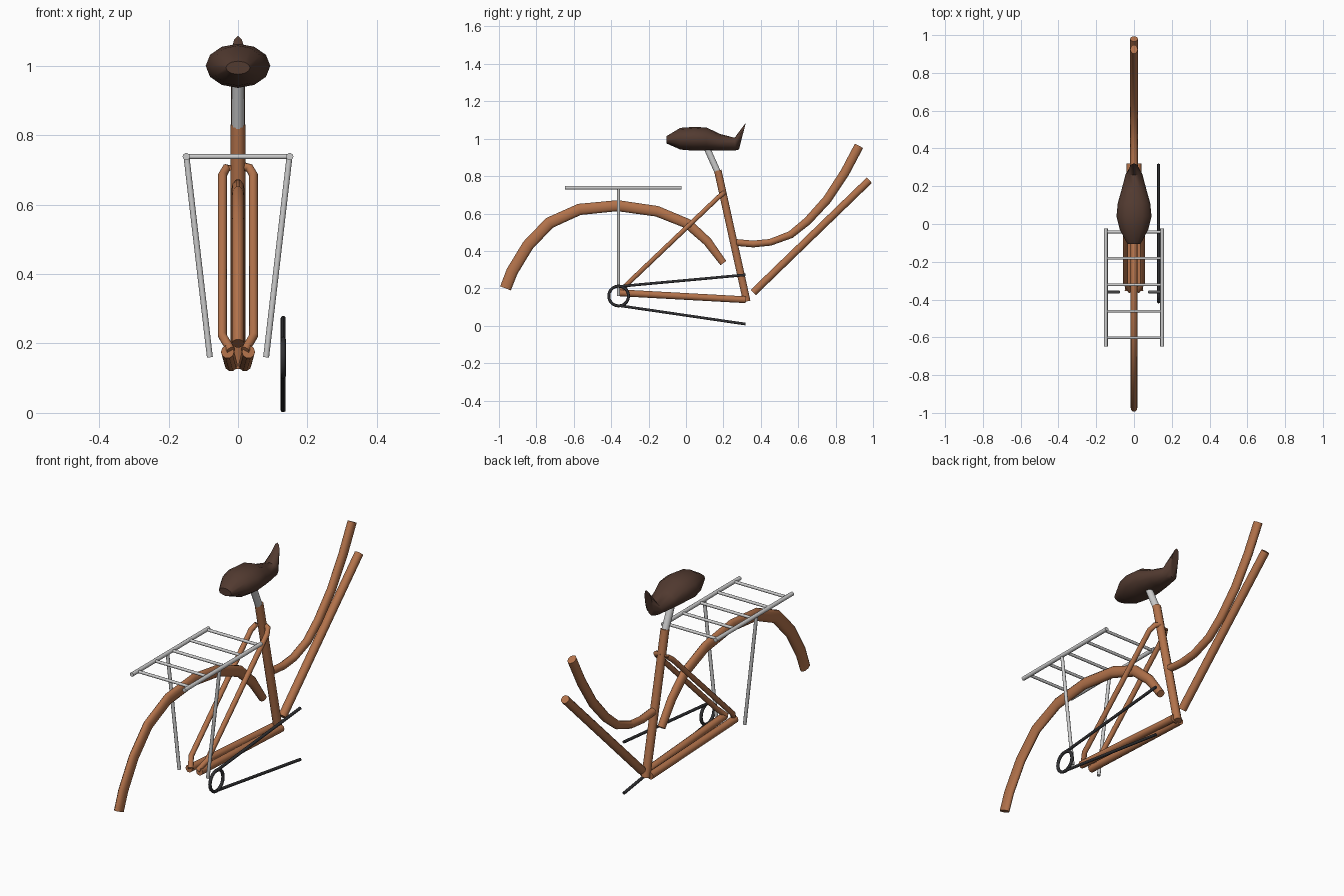
import bpy, bmesh, math
from mathutils import Vector

if "Cube" in bpy.data.objects:
    bpy.data.objects.remove(bpy.data.objects["Cube"])


def material(name, rgb):
    m = bpy.data.materials.new(name)
    m.diffuse_color = (*rgb, 1)
    m.use_nodes = True
    m.node_tree.nodes["Principled BSDF"].inputs["Base Color"].default_value = m.diffuse_color
    return m


COPPER = material("copper_paint", (0.45, 0.17, 0.07))
LEATHER = material("brown_leather", (0.085, 0.043, 0.03))
DARK = material("dark_steel", (0.03, 0.03, 0.033))


def loft(name, rings, mat=None, closed=False):
    """Skin a list of equal-length rings into one smooth object."""
    bm = bmesh.new()
    rows = [[bm.verts.new(p) for p in r] for r in rings]
    n = len(rows[0])
    pairs = list(zip(rows, rows[1:])) + ([(rows[-1], rows[0])] if closed else [])
    for a, b in pairs:
        for i in range(n):
            j = (i + 1) % n
            bm.faces.new((a[i], a[j], b[j], b[i]))
    if not closed:
        bm.faces.new(rows[0])
        bm.faces.new(rows[-1])
    bmesh.ops.recalc_face_normals(bm, faces=bm.faces)
    me = bpy.data.meshes.new(name)
    bm.to_mesh(me)
    bm.free()
    ob = bpy.data.objects.new(name, me)
    bpy.context.collection.objects.link(ob)
    if mat:
        me.materials.append(mat)
    bpy.ops.object.select_all(action='DESELECT')
    ob.select_set(True)
    bpy.context.view_layer.objects.active = ob
    bpy.ops.object.shade_smooth_by_angle(angle=math.radians(52))
    return ob


def tube(name, pts, radii, mat=None, width=None, sides=10, closed=False):
    """Sweep a round (or, with width, elliptic) section along a path."""
    pts = [Vector(p) for p in pts]
    n = len(pts)
    if not isinstance(radii, (list, tuple)):
        radii = [radii] * n
    rings = []
    for i, p in enumerate(pts):
        a = pts[(i - 1) % n] if closed or i > 0 else p
        b = pts[(i + 1) % n] if closed or i < n - 1 else p
        t = ((p - a).normalized() + (b - p).normalized()).normalized()
        ref = Vector((0, 0, 1)) if abs(t.x) > 0.9 else Vector((1, 0, 0))
        v = t.cross(ref).normalized()
        u = v.cross(t).normalized()
        rings.append([p + u * (width or radii[i]) * math.cos(k * math.tau / sides)
                      + v * radii[i] * math.sin(k * math.tau / sides)
                      for k in range(sides)])
    return loft(name, rings, mat, closed)


def mid(path):
    return [(0, y, z) for y, z in path]


# rear fender
tube("rear_fender", mid([(-0.965, 0.2), (-0.93, 0.29), (-0.845, 0.43), (-0.73, 0.55),
                         (-0.57, 0.622), (-0.365, 0.642), (-0.155, 0.612),
                         (0.01, 0.545), (0.115, 0.45), (0.2, 0.335)]),
     [0.032, 0.033, 0.033, 0.033, 0.032, 0.031, 0.03, 0.028, 0.025, 0.02], COPPER, width=0.019)

# frame tubes on the centre line
tube("seat_tube", mid([(0.325, 0.13), (0.17, 0.83)]), 0.021, COPPER)
tube("down_tube", mid([(0.36, 0.178), (0.98, 0.778)]), 0.021, COPPER)
tube("curved_top_tube", mid([(0.27, 0.445), (0.36, 0.437), (0.45, 0.446), (0.56, 0.487),
                             (0.65, 0.56), (0.755, 0.675), (0.85, 0.82), (0.925, 0.962)]),
     [0.019, 0.019, 0.019, 0.021, 0.023, 0.025, 0.026, 0.026], COPPER, width=0.02)

# paired stays
for side, s in (("left", -1), ("right", 1)):
    tube(side + "_chain_stay", [(s * 0.03, -0.355, 0.176), (s * 0.02, 0.32, 0.139)],
         0.019, COPPER)
    tube(side + "_seat_stay", [(s * 0.02, -0.355, 0.18), (s * 0.045, -0.315, 0.222),
                               (s * 0.045, 0.17, 0.684), (s * 0.033, 0.195, 0.705),
                               (0, 0.205, 0.713)], 0.013, COPPER)

# seat post and saddle: (y, z) of section bottom, (y, z) of top, half width
tube("seat_post", mid([(0.17, 0.82), (0.105, 0.965)]), 0.018)
sections = [(-0.105, 0.975, -0.105, 1.013, 0.035), (-0.03, 0.942, -0.03, 1.058, 0.075),
            (0.04, 0.936, 0.04, 1.063, 0.093), (0.11, 0.936, 0.11, 1.06, 0.086),
            (0.18, 0.936, 0.18, 1.026, 0.066), (0.265, 0.938, 0.26, 1.005, 0.045),
            (0.283, 0.942, 0.32, 1.086, 0.021)]
rings = []
for yb, zb, yt, zt, w in sections:
    ring = []
    for k in range(12):
        a = k * math.tau / 12
        h = (math.sin(a) + 1) / 2
        ring.append((w * math.cos(a), yb + (yt - yb) * h, zb + (zt - zb) * h))
    rings.append(ring)
loft("saddle", rings, LEATHER)

# luggage rack
for side, s in (("left", -1), ("right", 1)):
    tube(side + "_rack_rail", [(s * 0.149, -0.648, 0.738), (s * 0.149, -0.025, 0.738)], 0.0105)
    tube(side + "_rack_strut", [(s * 0.148, -0.36, 0.735), (s * 0.081, -0.36, 0.16)], 0.0085)
for i in range(5):
    y = -0.602 + i * 0.14
    tube(f"rack_crossbar_{i + 1}", [(-0.149, y, 0.738), (0.149, y, 0.738)], 0.0075)

# chain runs and rear sprocket ring
CX = 0.13
tube("upper_chain", [(CX, -0.36, 0.21), (CX, 0.318, 0.272)], 0.0075, DARK)
tube("lower_chain", [(CX, -0.36, 0.108), (CX, 0.318, 0.009)], 0.0075, DARK)
tube("sprocket_ring", [(CX, -0.36 + 0.053 * math.cos(a), 0.159 + 0.053 * math.sin(a))
                       for a in (k * math.tau / 20 for k in range(20))],
     0.008, DARK, sides=8, closed=True)
